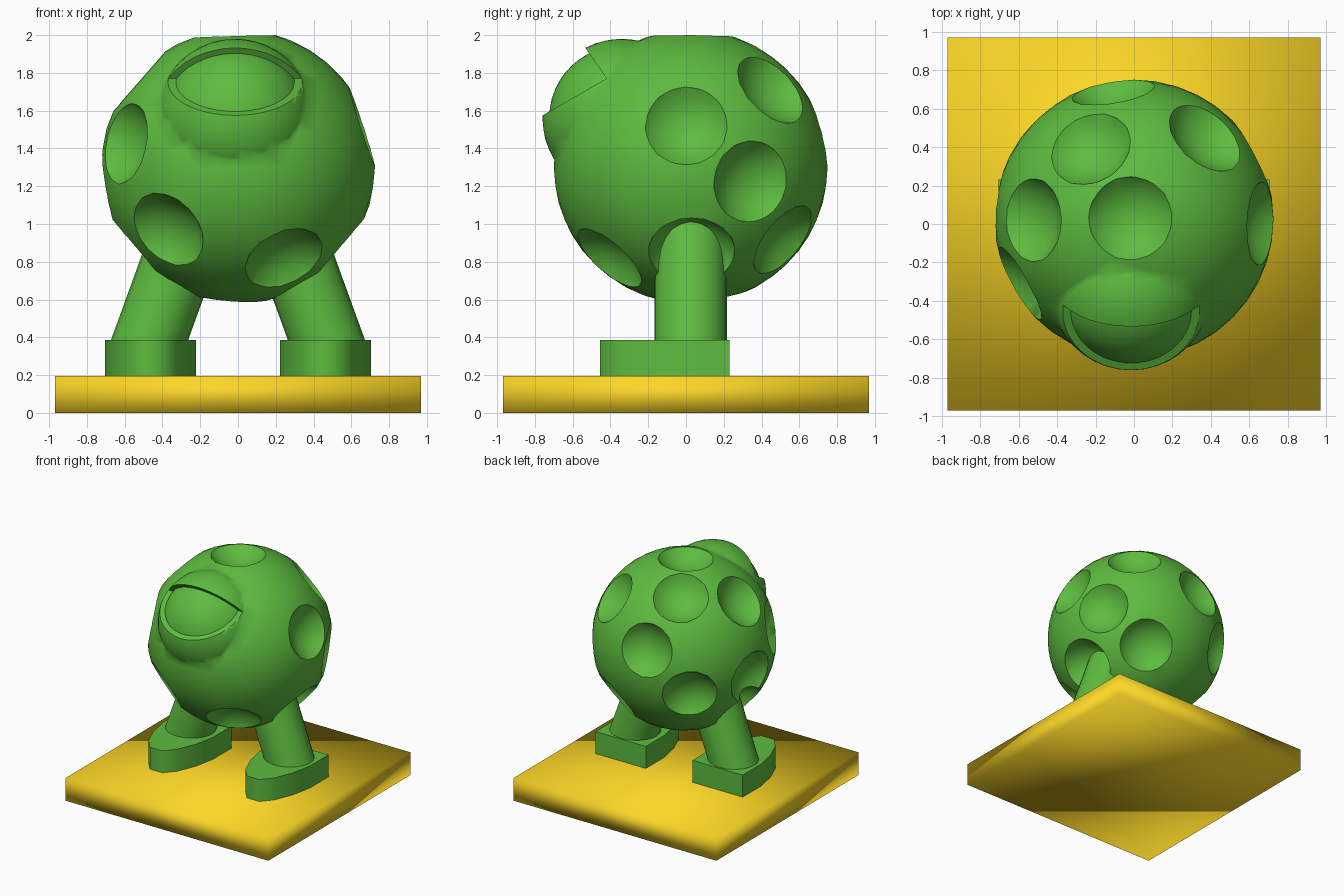
import bpy, bmesh, math
from mathutils import Vector, Matrix

if "Cube" in bpy.data.objects:
    bpy.data.objects.remove(bpy.data.objects["Cube"])

def material(name, color):
    m = bpy.data.materials.new(name)
    m.diffuse_color = color
    m.use_nodes = True
    m.node_tree.nodes["Principled BSDF"].inputs["Base Color"].default_value = m.diffuse_color
    return m

GREEN = material("green", (0.11, 0.50, 0.05, 1))
YELLOW = material("yellow", (0.98, 0.68, 0.02, 1))

def make(name, bm, mat):
    bmesh.ops.recalc_face_normals(bm, faces=bm.faces)
    me = bpy.data.meshes.new(name)
    bm.to_mesh(me)
    bm.free()
    ob = bpy.data.objects.new(name, me)
    bpy.context.collection.objects.link(ob)
    me.materials.append(mat)
    return ob

def ball(name, center, radius, subdivisions):
    bm = bmesh.new()
    bmesh.ops.create_icosphere(bm, subdivisions=subdivisions, radius=radius,
                               matrix=Matrix.Translation(center))
    return make(name, bm, GREEN)

def prism(name, outline, offset, mat):
    """Extrude a closed 3D outline by an offset vector."""
    bm = bmesh.new()
    face = bm.faces.new([bm.verts.new(p) for p in outline])
    ext = bmesh.ops.extrude_face_region(bm, geom=[face], use_keep_orig=True)
    moved = [v for v in ext["geom"] if isinstance(v, bmesh.types.BMVert)]
    bmesh.ops.translate(bm, verts=moved, vec=offset)
    return make(name, bm, mat)

def smooth(ob, angle):
    bpy.ops.object.select_all(action='DESELECT')
    ob.select_set(True)
    bpy.context.view_layer.objects.active = ob
    bpy.ops.object.shade_smooth_by_angle(angle=math.radians(angle))

def boolean(ob, other, operation):
    """Apply a boolean, then remove the helper."""
    other.hide_render = True
    bpy.context.view_layer.objects.active = ob
    mod = ob.modifiers.new("bool", 'BOOLEAN')
    mod.operation, mod.solver, mod.object = operation, 'EXACT', other
    bpy.ops.object.modifier_apply(modifier=mod.name)
    bpy.data.objects.remove(other)

# Square base, softly shaded all over
base = prism("base", [(-.97, -.97, 0), (.97, -.97, 0), (.97, .97, 0), (-.97, .97, 0)],
             (0, 0, .195), YELLOW)
smooth(base, 180)

# Round body with a bulging eyelid
CENTER, R = Vector((0, .025, 1.303)), .725
EYE = Vector((-.015, -.34, 1.56))
body = ball("body", CENTER, R, 4)
boolean(body, ball("eyelid", EYE, .42, 4), 'UNION')

# Craters at points near the surface; the leg sockets are deeper
craters = [
    (-.63, -.33, .13), (-.40, -.50, -.36), (.25, -.42, -.50),
    (.70, 0, .23), (.63, .35, -.08), (.38, .46, .42), (.31, .53, -.40),
    (-.02, .03, .74), (-.23, .40, .56), (-.54, .02, .47), (-.11, .70, .18),
    (-.43, .56, -.17), (-.70, .10, -.12), (-.07, .12, -.72),
]
sockets = [(-.54, .03, -.46), (.54, .03, -.46)]
for points, rim, cut in ((craters, .22, .29), (sockets, .23, .24)):
    reach = math.sqrt(R * R - rim * rim) + math.sqrt(cut * cut - rim * rim)
    for x, y, z in points:
        d = Vector((x, y - CENTER.y, z)).normalized()
        boolean(body, ball("crater_cutter", CENTER + d * reach, cut, 3), 'DIFFERENCE')

# Wedge opening between the lids, with the eyeball inside
wedge = [(-.37, -.42, 1.77), (-.37, -.58, 2.0), (-.37, -.95, 1.98), (-.37, -.95, 1.465)]
boolean(body, prism("lid_cutter", wedge, (.71, 0, 0), GREEN), 'DIFFERENCE')
smooth(body, 55)
eye = ball("eyeball", EYE, .385, 4)
smooth(eye, 60)

# Legs and feet
half = [(.24, .23), (.24, -.02), (.205, -.20), (.14, -.36), (.06, -.455)]
outline = half + [(-x, y) for x, y in reversed(half)]
for side, name in ((1, "right"), (-1, "left")):
    low, high = Vector((side * .51, .025, .27)), Vector((side * .26, .025, .96))
    axis = high - low
    bm = bmesh.new()
    bmesh.ops.create_cone(
        bm, cap_ends=True, segments=24, radius1=.192, radius2=.192, depth=axis.length,
        matrix=Matrix.Translation((low + high) / 2) @ axis.to_track_quat('Z', 'Y').to_matrix().to_4x4())
    smooth(make(name + "_leg", bm, GREEN), 40)
    foot = prism(name + "_foot", [(side * .463 + x, y, .195) for x, y in outline],
                 (0, 0, .19), GREEN)
    smooth(foot, 50)
